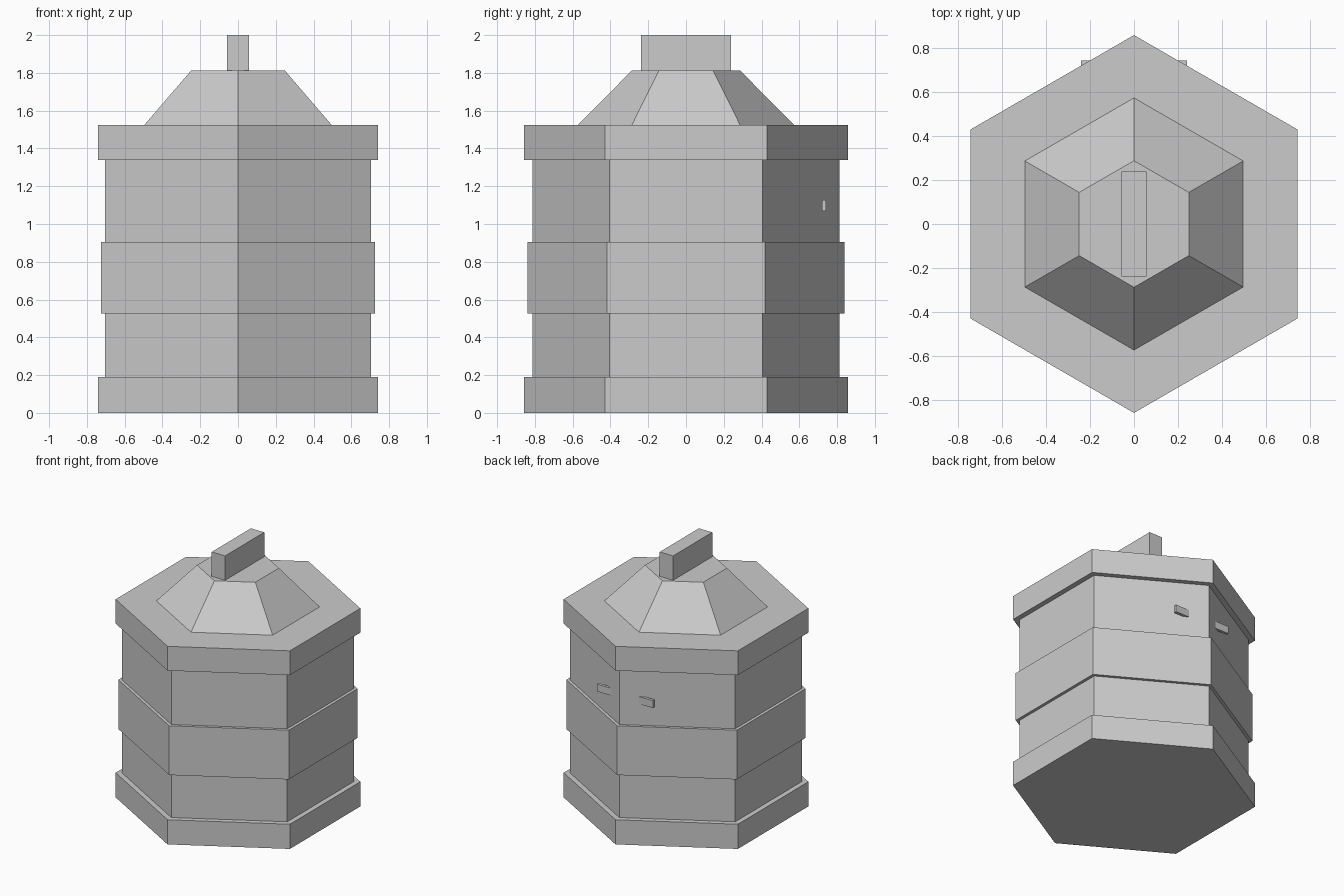
import bpy, bmesh
from math import pi, sin, cos

if "Cube" in bpy.data.objects:
    bpy.data.objects.remove(bpy.data.objects["Cube"])

SIDES = 6


def link_mesh(name, bm):
    bmesh.ops.recalc_face_normals(bm, faces=bm.faces)
    me = bpy.data.meshes.new(name)
    bm.to_mesh(me)
    bm.free()
    ob = bpy.data.objects.new(name, me)
    bpy.context.collection.objects.link(ob)
    return ob


def hex_lathe(name, profile):
    """Six-sided solid from (radius, z) pairs, with a corner on the y axis."""
    bm = bmesh.new()
    rings = []
    for r, z in profile:
        angles = [pi / 2 + 2 * pi * i / SIDES for i in range(SIDES)]
        rings.append([bm.verts.new((r * cos(a), r * sin(a), z)) for a in angles])
    for lo, hi in zip(rings, rings[1:]):
        for i in range(SIDES):
            j = (i + 1) % SIDES
            bm.faces.new((lo[i], lo[j], hi[j], hi[i]))
    bm.faces.new(rings[0][::-1])
    bm.faces.new(rings[-1])
    return link_mesh(name, bm)


def box(name, lo, hi):
    bm = bmesh.new()
    bmesh.ops.create_cube(bm, size=1)
    for v in bm.verts:
        v.co = [(a + b) / 2 + c * (b - a) for a, b, c in zip(lo, hi, v.co)]
    return link_mesh(name, bm)


# Hexagonal body: foot rim, wall, middle band, wall, top rim, tapered lid
RIM, WALL, BAND = 0.857, 0.812, 0.838
hex_lathe("container_body", [
    (RIM, 0), (RIM, 0.19),
    (WALL, 0.19), (WALL, 0.527),
    (BAND, 0.527), (BAND, 0.906),
    (WALL, 0.906), (WALL, 1.338),
    (RIM, 1.338), (RIM, 1.525),
    (0.572, 1.525), (0.287, 1.812),
])

# Flat handle on the lid
box("lid_handle", (-0.057, -0.238, 1.812), (0.057, 0.238, 2.0))

# Thin bar running through the rear corner, both ends poking out
box("rear_pin", (-0.24, 0.72, 1.07), (0.24, 0.742, 1.126))
